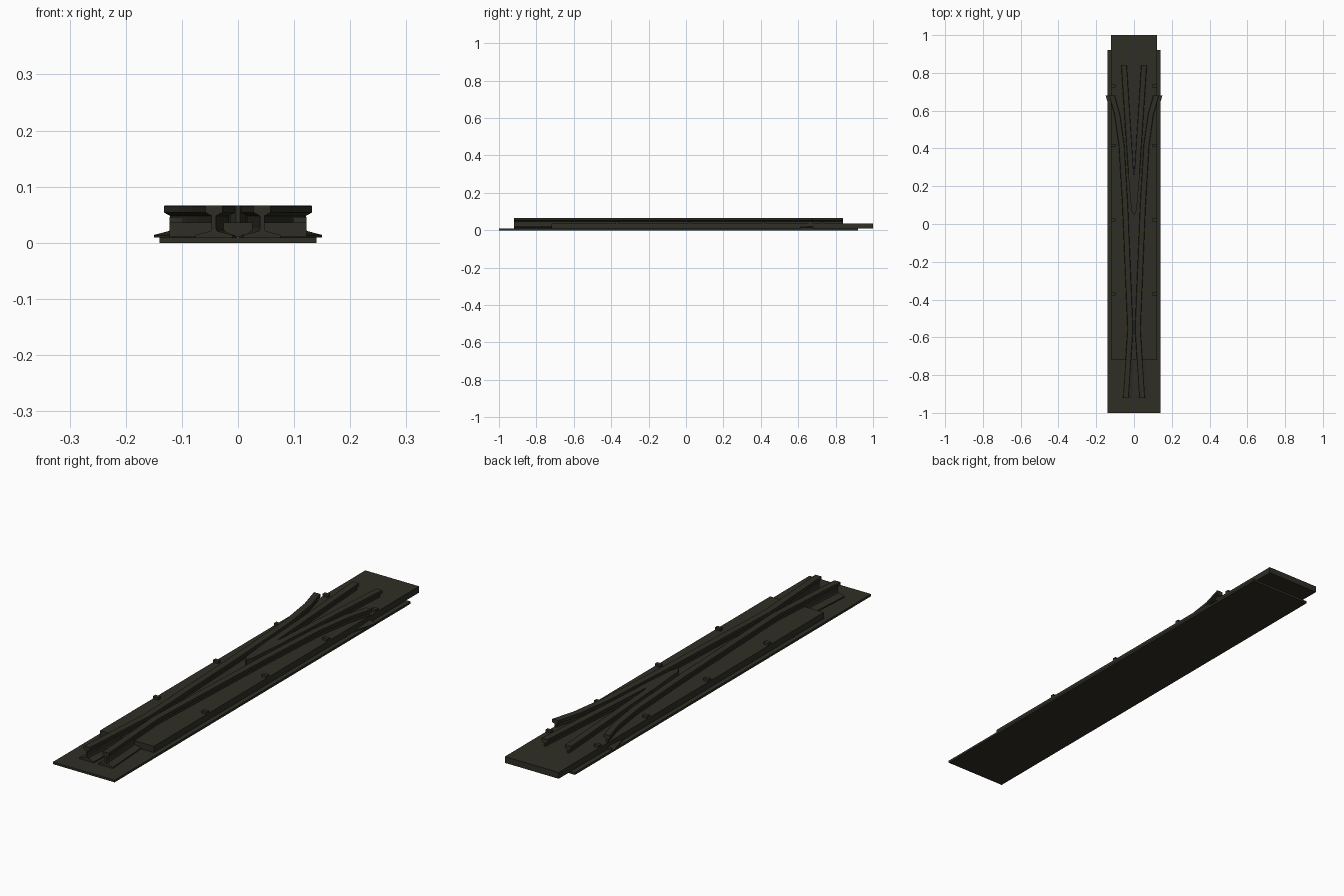
import bpy
import bmesh

cube = bpy.data.objects.get("Cube")
if cube:
    bpy.data.objects.remove(cube, do_unlink=True)

steel = bpy.data.materials.new("dark olive steel")
steel.use_nodes = True
COLOUR = (0.028, 0.027, 0.018, 1)
steel.diffuse_color = COLOUR
steel.node_tree.nodes["Principled BSDF"].inputs["Base Color"].default_value = COLOUR


def finish(name, bm):
    bmesh.ops.recalc_face_normals(bm, faces=bm.faces)
    mesh = bpy.data.meshes.new(name)
    bm.to_mesh(mesh)
    bm.free()
    mesh.materials.append(steel)
    obj = bpy.data.objects.new(name, mesh)
    bpy.context.collection.objects.link(obj)
    return obj


def loft(name, rings):
    """Join matching closed rings of points and cap both ends."""
    bm = bmesh.new()
    loops = [[bm.verts.new(p) for p in ring] for ring in rings]
    n = len(loops[0])
    for a, b in zip(loops, loops[1:]):
        for i in range(n):
            j = (i + 1) % n
            bm.faces.new((a[i], a[j], b[j], b[i]))
    bm.faces.new(loops[0])
    bm.faces.new(loops[-1])
    return finish(name, bm)


def prism(name, outline, z0, z1):
    return loft(name, [[(x, y, z) for x, y in outline] for z in (z0, z1)])


def box(name, x0, x1, y0, y1, z0, z1):
    return prism(name, [(x0, y0), (x1, y0), (x1, y1), (x0, y1)], z0, z1)


# Right half of the rail section: foot, web and head
HALF = [(0.033, 0.009), (0.033, 0.014), (0.006, 0.021), (0.004, 0.026),
        (0.004, 0.048), (0.015, 0.054), (0.015, 0.065), (0.013, 0.0665)]
SECTION = HALF + [(-x, z) for x, z in reversed(HALF)]


def rail(name, path, side):
    """Sweep the rail section along y, trimmed at the centre line."""
    rings = [[(side * max(cx + x, 0.001), y, z) for x, z in SECTION]
             for cx, y in path]
    return loft(name, rings)


# Plates
box("base_plate", -0.14, 0.14, -1, 0.92, 0, 0.009)
box("filler_slab", -0.122, 0.122, -0.72, 1, 0.01, 0.036)

# Paired rails and clips
WING = [(0.043, -0.92), (0.02, -0.56), (0.022, -0.5), (0.047, 0.1),
        (0.066, 0.42), (0.089, 0.58), (0.117, 0.68)]
POINT = [(0.015, 0.26), (0.053, 0.84)]
for label, side in (("left", 1), ("right", -1)):
    rail(f"{label}_wing_rail", WING, side)
    rail(f"{label}_point_rail", POINT, side)
    for i, y in enumerate((-0.37, 0.02, 0.415, 0.73)):
        xs = sorted((side * 0.098, side * 0.122))
        box(f"{label}_clip_{i + 1}", *xs, y - 0.008, y + 0.008, 0.034, 0.046)

# Solid nose where the two point rails meet
edge = [(0.004, 0.05), (0.014, 0.075), (0.0305, 0.262)]
prism("point_nose", edge + [(-x, y) for x, y in reversed(edge)], 0.03, 0.0665)
